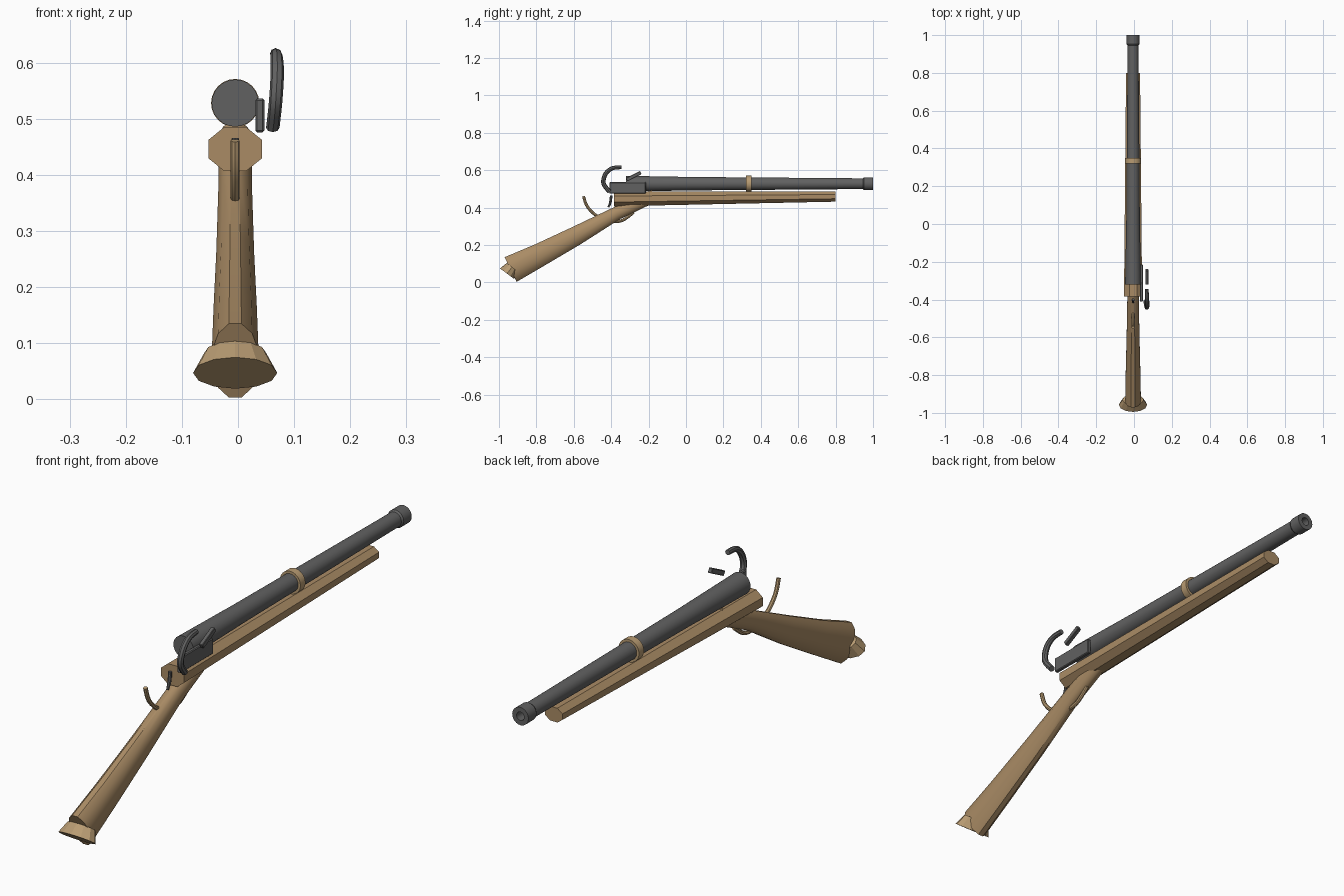
import bpy, bmesh, math
from mathutils import Vector, Matrix

if "Cube" in bpy.data.objects:
    bpy.data.objects.remove(bpy.data.objects["Cube"])

CX = -0.005  # centre line of barrel and stock


def material(name, rgb):
    m = bpy.data.materials.new(name)
    m.diffuse_color = (*rgb, 1)
    m.use_nodes = True
    m.node_tree.nodes["Principled BSDF"].inputs["Base Color"].default_value = m.diffuse_color
    return m


WOOD = material("wood", (0.40, 0.26, 0.13))
BRASS = material("brass", (0.48, 0.33, 0.17))
STEEL = material("steel", (0.12, 0.12, 0.12))


def finish(bm, name, mat, smooth):
    bmesh.ops.recalc_face_normals(bm, faces=bm.faces)
    me = bpy.data.meshes.new(name)
    bm.to_mesh(me)
    bm.free()
    me.materials.append(mat)
    ob = bpy.data.objects.new(name, me)
    bpy.context.collection.objects.link(ob)
    if smooth:
        bpy.ops.object.select_all(action='DESELECT')
        ob.select_set(True)
        bpy.context.view_layer.objects.active = ob
        bpy.ops.object.shade_smooth_by_angle(angle=math.radians(35))
    return ob


def loft(name, mat, sections, n, smooth=True, phase=0.0, closed=False):
    """Skin ellipses (x, y, z, half_width, half_height, tilt in degrees)."""
    bm = bmesh.new()
    rings = []
    for x, y, z, hx, hh, tilt in sections:
        a = math.radians(tilt)
        up = Vector((0, -math.sin(a), math.cos(a)))
        ring = []
        for i in range(n):
            t = 2 * math.pi * (i + phase) / n
            ring.append(bm.verts.new(Vector((x + hx * math.cos(t), y, z)) + up * hh * math.sin(t)))
        rings.append(ring)
    pairs = list(zip(rings, rings[1:]))
    if closed:
        pairs.append((rings[-1], rings[0]))
    else:
        bm.faces.new(rings[0])
        bm.faces.new(rings[-1])
    for r, s in pairs:
        for i in range(n):
            j = (i + 1) % n
            bm.faces.new((r[i], r[j], s[j], s[i]))
    return finish(bm, name, mat, smooth)


def lathe(name, mat, profile, n=24, closed=False):
    """Round part on the barrel axis from (y, radius) pairs."""
    return loft(name, mat, [(CX, y, 0.528, r, r, 0) for y, r in profile], n, closed=closed)


def tube(name, mat, points, radii, n=8, steps=5):
    """Round tube along a smooth path."""
    P = [Vector(p) for p in points]
    path = []
    for i in range(len(P) - 1):
        a, b, c, d = P[max(i - 1, 0)], P[i], P[i + 1], P[min(i + 2, len(P) - 1)]
        for k in range(steps):
            t = k / steps
            q = 0.5 * (2 * b + (c - a) * t + (2 * a - 5 * b + 4 * c - d) * t * t
                       + (3 * b - a - 3 * c + d) * t ** 3)
            path.append((q, radii[i] * (1 - t) + radii[i + 1] * t))
    path.append((P[-1], radii[-1]))
    sections = []
    for i, (q, r) in enumerate(path):
        d = path[min(i + 1, len(path) - 1)][0] - path[max(i - 1, 0)][0]
        sections.append((q.x, q.y, q.z, r, r, math.degrees(math.atan2(d.z, d.y))))
    return loft(name, mat, sections, n)


def box(name, mat, centre, size, tilt=0, bevel=0.003):
    bm = bmesh.new()
    bmesh.ops.create_cube(bm, size=1, matrix=Matrix.Translation(centre)
                          @ Matrix.Rotation(math.radians(tilt), 4, 'X')
                          @ Matrix.Diagonal((*size, 1)))
    bmesh.ops.bevel(bm, geom=bm.edges[:], offset=bevel, segments=1, affect='EDGES')
    return finish(bm, name, mat, False)


# Barrel with flared muzzle and recessed bore
lathe("barrel", STEEL, [(-0.32, 0.042), (0.02, 0.036), (0.90, 0.029), (0.945, 0.029),
                        (0.952, 0.034), (1.0, 0.034), (1.0, 0.016), (0.93, 0.016)])
lathe("barrel_band", BRASS, [(0.32, 0.03), (0.32, 0.043), (0.35, 0.043), (0.35, 0.03)], closed=True)

# Octagonal fore-end under the barrel
k = 1 / math.cos(math.pi / 8)
loft("fore_end", WOOD, [(CX, -0.385, 0.446, 0.048 * k, 0.039 * k, 0),
                        (CX, 0.80, 0.459, 0.037 * k, 0.027 * k, 0)], 8, False, 0.5)

# Wrist and butt, widening toward the rear
loft("butt_stock", WOOD, [(CX, -0.938, 0.069, 0.043, 0.076, 26),
                          (CX, -0.78, 0.148, 0.040, 0.064, 27),
                          (CX, -0.59, 0.248, 0.035, 0.053, 28),
                          (CX, -0.37, 0.370, 0.031, 0.037, 29),
                          (CX, -0.17, 0.464, 0.030, 0.035, 26)], 12, phase=0.5)

# Flared butt plate
loft("butt_plate", BRASS, [(CX, -0.957, 0.047, 0.075, 0.047, 53.5),
                           (CX, -0.930, 0.083, 0.055, 0.035, 53.5)], 12, False)

# Lock plate, hammer and striking plate on the right side
box("lock_plate", STEEL, (0.039, -0.3125, 0.506), (0.016, 0.195, 0.060))
tube("hammer", STEEL, [(0.062, -0.408, 0.484), (0.067, -0.441, 0.530), (0.070, -0.430, 0.580),
                       (0.069, -0.395, 0.610), (0.067, -0.345, 0.616)],
     [0.012, 0.012, 0.012, 0.011, 0.010])
box("striking_plate", STEEL, (0.068, -0.28, 0.568), (0.016, 0.085, 0.019), 27, 0.002)

# Trigger and guard
tube("trigger", STEEL, [(CX, -0.400, 0.465), (CX, -0.404, 0.430), (CX, -0.415, 0.402)],
     [0.007, 0.007, 0.005])
tube("trigger_guard", BRASS, [(CX, -0.548, 0.461), (CX, -0.527, 0.405), (CX, -0.475, 0.355),
                              (CX, -0.40, 0.328), (CX, -0.34, 0.332), (CX, -0.28, 0.375)],
     [0.008] * 6)
